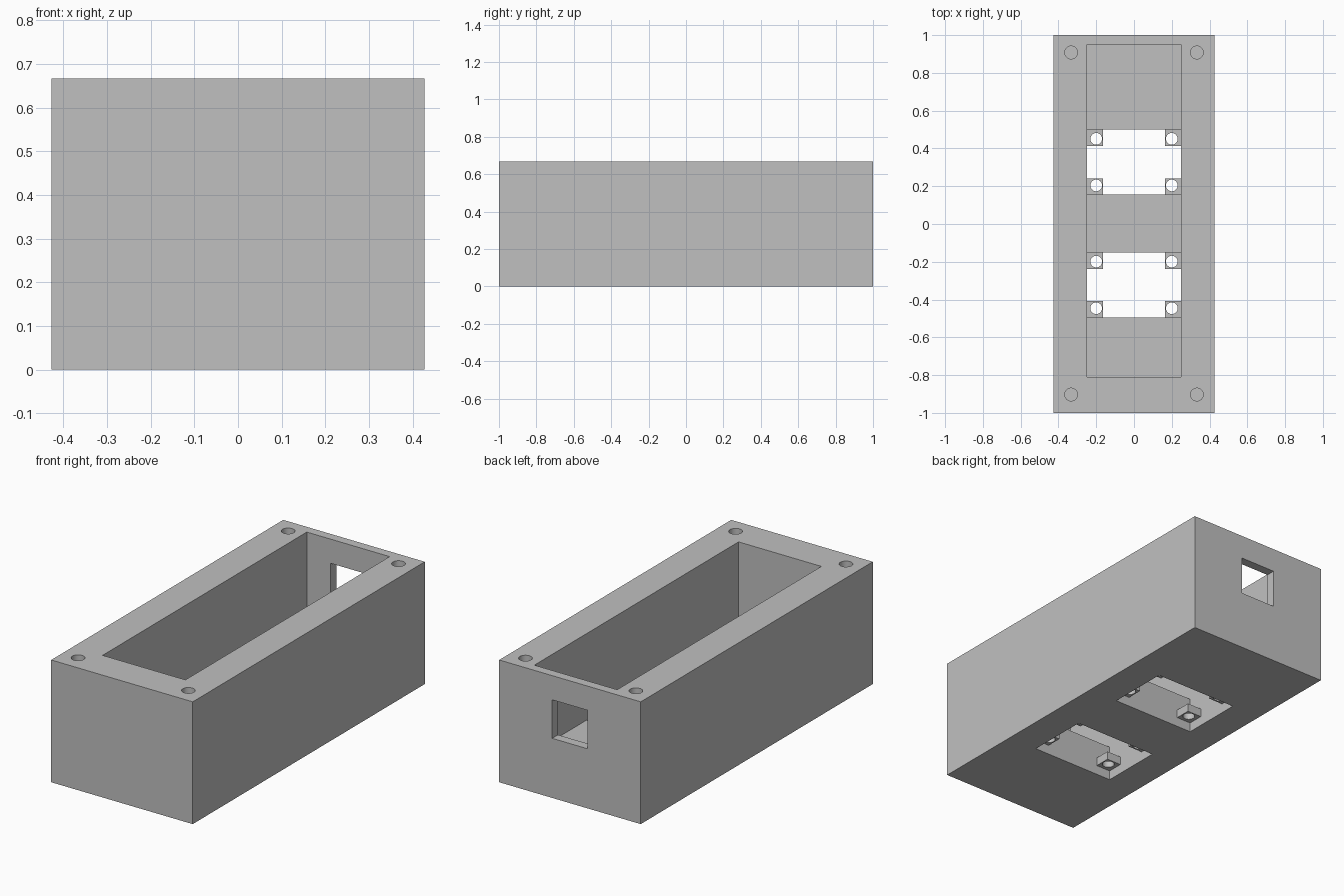
import bpy

if "Cube" in bpy.data.objects:
    bpy.data.objects.remove(bpy.data.objects["Cube"], do_unlink=True)

# Single plain material
grey = bpy.data.materials.new("light_grey")
grey.use_nodes = True
colour = (0.527, 0.527, 0.527, 1)
grey.diffuse_color = colour
grey.node_tree.nodes["Principled BSDF"].inputs["Base Color"].default_value = colour


def box(name, x, y, z):
    """Box from (min, max) pairs on each axis."""
    spans = (x, y, z)
    bpy.ops.mesh.primitive_cube_add(size=1, location=[(a + b) / 2 for a, b in spans])
    ob = bpy.context.object
    ob.name = name
    ob.scale = [b - a for a, b in spans]
    bpy.ops.object.transform_apply(location=True, rotation=False, scale=True)
    ob.data.materials.append(grey)
    return ob


def rod(name, x, y, z, radius):
    """Upright cylinder used as a drill."""
    bpy.ops.mesh.primitive_cylinder_add(vertices=32, radius=radius, depth=z[1] - z[0],
                                        location=(x, y, (z[0] + z[1]) / 2))
    ob = bpy.context.object
    ob.name = name
    ob.data.materials.append(grey)
    return ob


def cut(target, cutter):
    """Subtract the cutter, then discard it."""
    mod = target.modifiers.new("cut", 'BOOLEAN')
    mod.operation = 'DIFFERENCE'
    mod.solver = 'EXACT'
    mod.object = cutter
    bpy.ops.object.select_all(action='DESELECT')
    bpy.context.view_layer.objects.active = target
    target.select_set(True)
    bpy.ops.object.modifier_apply(modifier=mod.name)
    bpy.data.objects.remove(cutter, do_unlink=True)


HALF_W, HEIGHT, FLOOR = 0.427, 0.667, 0.195
INNER = 0.25
TAB = 0.087
TAB_Z = (0.052, 0.098)

# Enclosure with open-topped cavity
body = box("enclosure_body", (-HALF_W, HALF_W), (-1, 1), (0, HEIGHT))
cut(body, box("cavity", (-INNER, INNER), (-0.81, 0.95), (FLOOR, 1)))

# Cable window in the back wall
cut(body, box("cable_window", (-0.107, 0.107), (0.9, 1.1), (0.325, 0.535)))

# Blind screw holes in the rim corners
for x in (-0.333, 0.333):
    for y in (-0.903, 0.908):
        cut(body, rod("screw_hole", x, y, (HEIGHT - 0.3, HEIGHT + 0.1), 0.034))

# Floor openings, each with four drilled corner tabs
for label, y0, y1 in (("front", -0.495, -0.15), ("back", 0.155, 0.5)):
    cut(body, box("floor_opening", (-INNER, INNER), (y0, y1), (-0.1, FLOOR + 0.05)))
    for side, sx in (("right", -1), ("left", 1)):
        for end, edge, sy in (("near", y0, 1), ("far", y1, -1)):
            xs = sorted((sx * (INNER + 0.005), sx * (INNER - TAB)))
            ys = sorted((edge - sy * 0.005, edge + sy * TAB))
            tab = box(f"{label}_{end}_{side}_mounting_tab", xs, ys, TAB_Z)
            cut(tab, rod("tab_hole", sx * 0.2, edge + sy * 0.049, (0, 0.15), 0.031))
            tab.select_set(True)
            bpy.ops.object.shade_smooth_by_angle()

# Smooth hole walls, keep box edges crisp
bpy.ops.object.select_all(action='DESELECT')
body.select_set(True)
bpy.context.view_layer.objects.active = body
bpy.ops.object.shade_smooth_by_angle()
